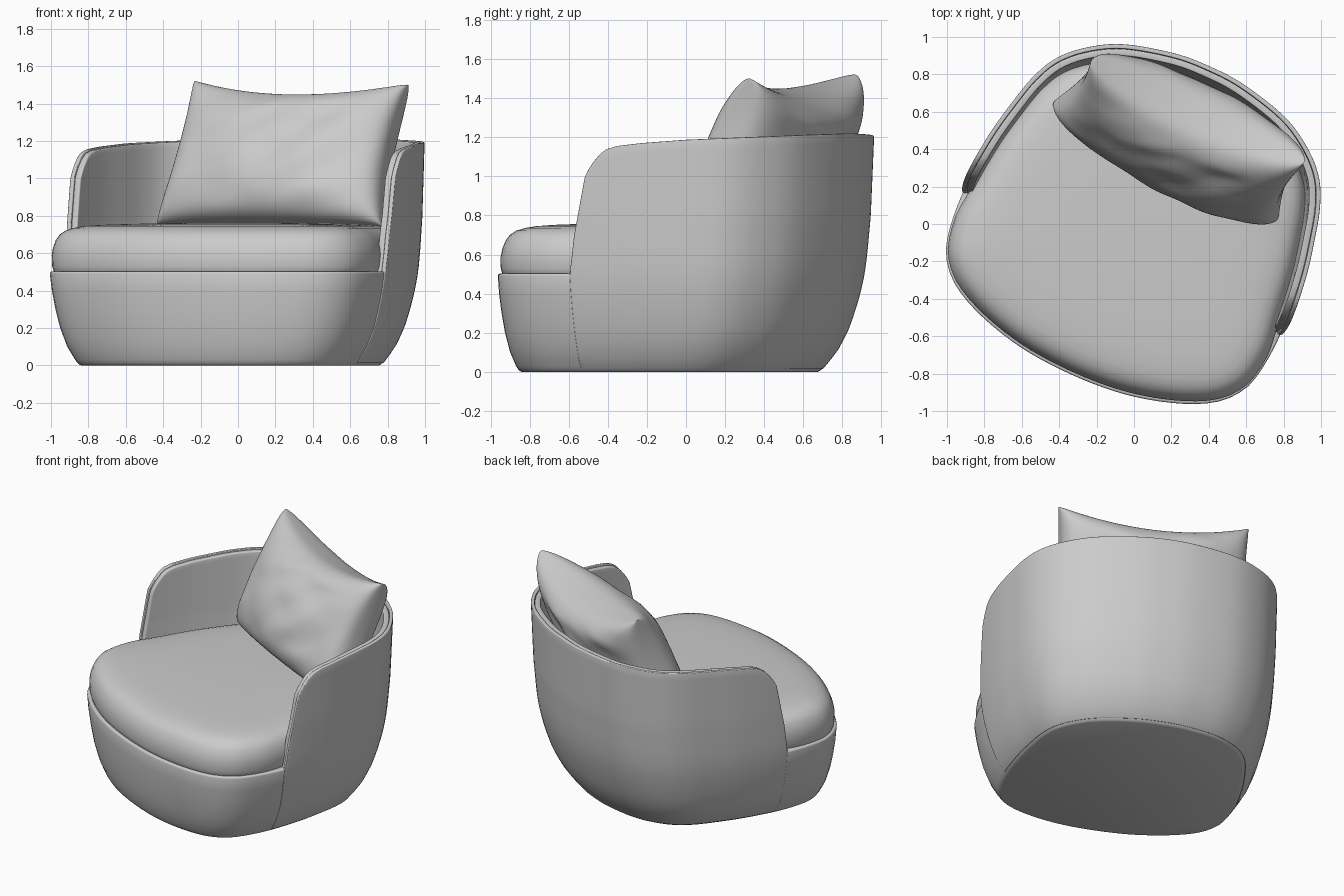
import bpy, math
from mathutils import Vector, Matrix, noise

if "Cube" in bpy.data.objects:
    bpy.data.objects.remove(bpy.data.objects["Cube"])

# chair is turned on the spot; pillow is placed directly in world space
TURN = Matrix.Translation((0.025, -0.009, 0)) @ Matrix.Rotation(math.radians(-24.2), 4, 'Z')

# half of the plan outline at rim height, front centre to back centre
HALF = [(0, -.868), (.3, -.848), (.57, -.782), (.77, -.69), (.885, -.575), (.935, -.44), (.955, -.2),
        (.928, .1), (.882, .33), (.835, .5), (.765, .635), (.645, .75), (.47, .848), (.2, .915), (0, .928)]
# height -> scale of the outline and shift to the front
FLARE = [(0, .80, -.088), (.03, .822, -.085), (.1, .868, -.07), (.2, .91, -.055), (.3, .938, -.045),
         (.4, .96, -.036), (.5, .975, -.028), (.6, .982, -.021), (.8, .991, -.011), (1.25, 1, 0)]


def interp(table, x):
    if x <= table[0][0]:
        return table[0][1:]
    for p, q in zip(table, table[1:]):
        if x <= q[0]:
            f = (x - p[0]) / (q[0] - p[0])
            return tuple(a + (b - a) * f for a, b in zip(p[1:], q[1:]))
    return table[-1][1:]


def dense_outline():
    pts = [Vector(p) for p in HALF + [(-x, y) for x, y in HALF[-2:0:-1]]]
    n, out = len(pts), []
    for i in range(n):
        a, b, c, d = (pts[(i + k) % n] for k in (-1, 0, 1, 2))
        for k in range(24):
            t = k / 24
            out.append(.5 * (2 * b + (c - a) * t + (2 * a - 5 * b + 4 * c - d) * t * t
                             + (3 * b - a - 3 * c + d) * t ** 3))
    out.append(out[0].copy())
    total, table = 0, [(0, *out[0])]
    for p, q in zip(out, out[1:]):
        total += (q - p).length
        table.append((total, *q))
    return [(s / total, x, y) for s, x, y in table]


LINE = dense_outline()


def outline(a, inset=0):
    p = Vector(interp(LINE, a % 1))
    t = (Vector(interp(LINE, (a + .006) % 1)) - Vector(interp(LINE, (a - .006) % 1))).normalized()
    return p - Vector((t.y, -t.x)) * inset


def place(a, z, inset=0, shrink=1):
    s, d = interp(FLARE, z)
    p = outline(a, inset) * s * shrink
    return (p.x, p.y + d, z)


def make(name, verts, faces, matrix=None, bevel=0, thick=0):
    me = bpy.data.meshes.new(name)
    me.from_pydata(verts, [], faces)
    ob = bpy.data.objects.new(name, me)
    bpy.context.collection.objects.link(ob)
    if matrix:
        ob.matrix_world = matrix
    if thick:
        m = ob.modifiers.new("thickness", 'SOLIDIFY')
        m.thickness, m.offset = thick, -1
    if bevel:
        m = ob.modifiers.new("round_edges", 'BEVEL')
        m.width, m.segments, m.angle_limit = bevel, 3, math.radians(50)
    bpy.ops.object.select_all(action='DESELECT')
    ob.select_set(True)
    bpy.context.view_layer.objects.active = ob
    bpy.ops.object.shade_smooth_by_angle(angle=math.radians(50))
    return ob


def grid_faces(cols, rows, closed=False):
    return [(j * cols + i, j * cols + (i + 1) % cols, (j + 1) * cols + (i + 1) % cols, (j + 1) * cols + i)
            for j in range(rows - 1) for i in range(cols if closed else cols - 1)]


def loft(name, rings, cols=96):
    """Closed body: rings are functions of the outline position."""
    verts = [r(i / cols) for r in rings for i in range(cols)]
    faces = grid_faces(cols, len(rings), True)
    faces.append(tuple(range(cols))[::-1])
    faces.append(tuple(range(len(verts) - cols, len(verts))))
    return make(name, verts, faces, TURN)


# base body with a rounded foot and a softened top edge
base = [(0, .014), (.004, .006), (.012, .001), (.03, 0), (.06, 0), (.1, 0), (.15, 0), (.2, 0), (.3, 0), (.4, 0),
        (.49, 0), (.498, .003), (.502, .009), (.502, .03)]
loft("base", [lambda a, z=z, i=i: place(a, z, i) for z, i in base])


# seat cushion: nearly flush at the front, tucked inside the shell at the back
def seat_ring(z, inset, shrink):
    def ring(a):
        f = min(1, max(0, (outline(a).y + .38) / .3))
        return place(a, z, inset + .016 + .03 * f * f * (3 - 2 * f), shrink)
    return ring


seat = [(.47, .03, 1), (.5, .008, 1), (.53, 0, 1), (.59, 0, 1), (.63, .008, 1), (.67, .024, 1), (.7, .046, 1),
        (.722, .08, 1), (.735, .12, 1), (.745, .18, 1), (.752, .18, .88), (.757, .18, .7), (.761, .18, .45),
        (.763, .18, .2), (.763, .18, .04)]
loft("seat_cushion", [seat_ring(*r) for r in seat])

# wraparound back and arms: outer shell and inner lining
TIP = [(0, -.175), (.5, -.2), (.7, -.18), (.95, -.135), (1.1, -.105)]
RIM = [(0, 1.0), (.015, 1.04), (.035, 1.08), (.065, 1.115), (.1, 1.138), (.16, 1.155), (.3, 1.17), (.55, 1.187),
       (.9, 1.2), (1.3, 1.212), (1.75, 1.22)]


def tip_position(z):
    v = interp(TIP, z)[0]
    return interp([(y, s) for s, x, y in LINE[:len(LINE) // 2]], v)[0]


def wrap(name, inset, low, drop, thick, bevel, cols=100, rows=24):
    verts = []
    for j in range(rows):
        for i in range(cols):
            c = i / (cols - 1)
            c = c - .55 * math.sin(2 * math.pi * c) / (2 * math.pi)
            z = low + (interp(RIM, min(c, 1 - c) * 3.5)[0] - drop - low) * j / (rows - 1)
            a0 = tip_position(z) + drop / 5.5
            verts.append(place(a0 + (1 - 2 * a0) * c, z, inset))
    return make(name, verts, grid_faces(cols, rows), TURN, bevel, thick)


wrap("outer_shell", -.006, .012, 0, .024, .005)
wrap("inner_lining", .019, .45, .005, .036, .009)

# pillow leaning in the back corner
TL, TR = Vector((-.23, .87, 1.52)), Vector((.91, .33, 1.5))
BL, BR = Vector((-.43, .65, .75)), Vector((.77, .03, .745))
NORMAL = (TR - TL).cross(TL - BL).normalized()
if NORMAL.y > 0:  # point to the front
    NORMAL.negate()


def pillow_point(s, t, side):
    ss, tt = s * (1 - .06 * (1 - t * t)), t * (1 - .22 * max(t, 0) * (1 - s * s))
    u, v = (ss + 1) / 2, (tt + 1) / 2
    p = BL.lerp(BR, u).lerp(TL.lerp(TR, u), v)
    full = max(0, (1 - s * s) * (1 - t * t))
    h = .25 * full ** .33 * (1 - .15 * t * side)
    # soft creases running in from the corners and edges
    fold = noise.noise(Vector((s * 1.6 + t, t * 1.8 - s, 4.3 + side))) * .022
    fold += noise.noise(Vector((s * 3 - 2 * t, t * 1.5 + s, 9.1))) * .012
    p += NORMAL * ((h + fold * min(1, full * 2)) * side)
    p.z = max(p.z, .742)
    return p


N = 56
verts, faces = [], []
for side in (1, -1):
    start = len(verts)
    for j in range(N):
        for i in range(N):
            s, t = (math.sin(math.pi / 2 * (2 * k / (N - 1) - 1)) for k in (i, j))
            verts.append(pillow_point(s, t, side))
    faces += [tuple(start + k for k in (f if side > 0 else f[::-1])) for f in grid_faces(N, N)]
pillow = make("pillow", verts, faces)
weld = pillow.modifiers.new("join_halves", 'WELD')
weld.merge_threshold = .0002
